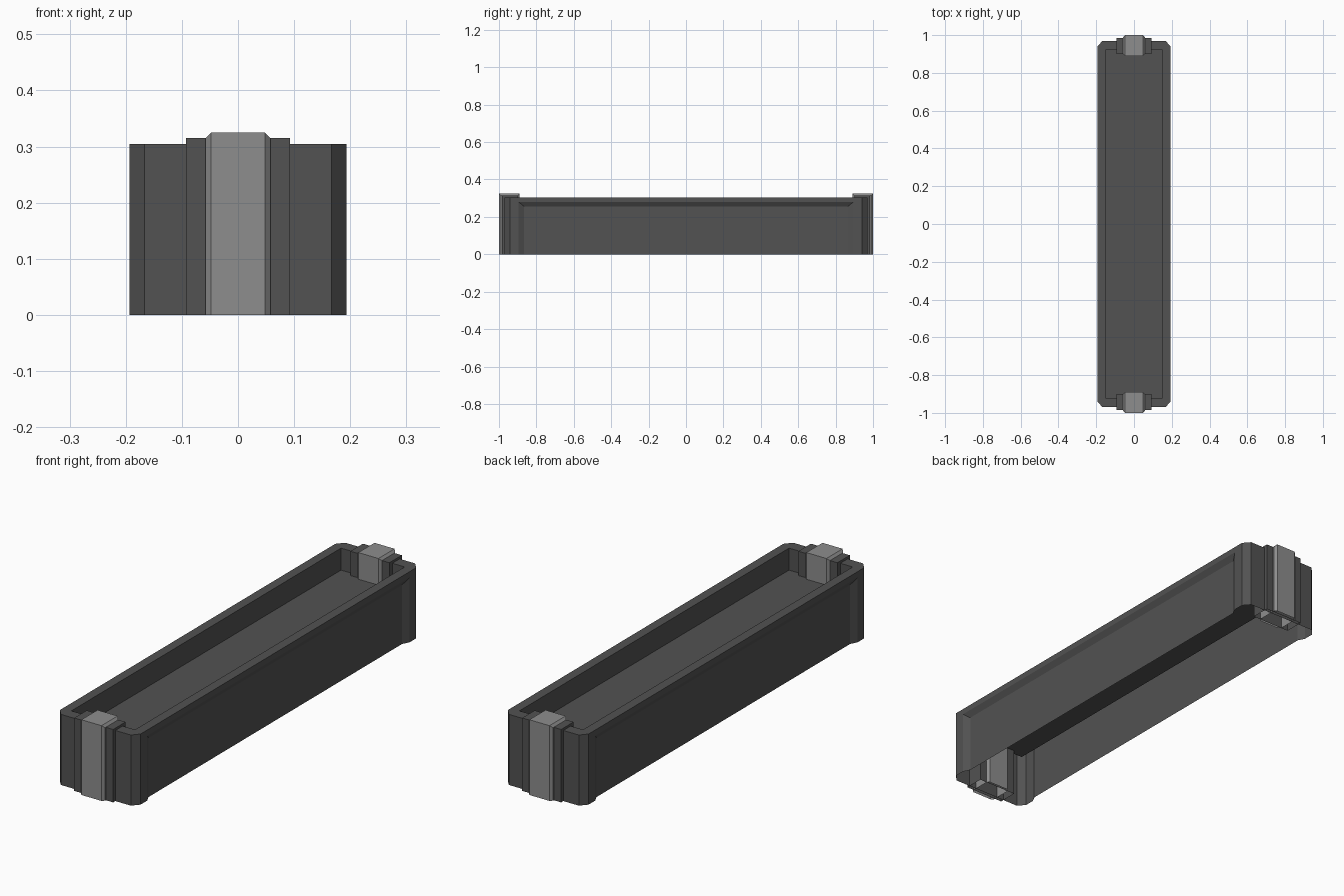
import bpy, bmesh

if "Cube" in bpy.data.objects:
    bpy.data.objects.remove(bpy.data.objects["Cube"])

def material(name, v):
    m = bpy.data.materials.new(name)
    m.diffuse_color = (v, v, v, 1)
    m.use_nodes = True
    m.node_tree.nodes["Principled BSDF"].inputs["Base Color"].default_value = m.diffuse_color
    return m

DARK = material("dark_grey", 0.085)
LIGHT = material("light_grey", 0.27)

def finish(name, bm, mat):
    bmesh.ops.remove_doubles(bm, verts=bm.verts, dist=1e-5)
    bmesh.ops.recalc_face_normals(bm, faces=bm.faces)
    me = bpy.data.meshes.new(name)
    bm.to_mesh(me)
    bm.free()
    me.materials.append(mat)
    ob = bpy.data.objects.new(name, me)
    bpy.context.collection.objects.link(ob)
    return ob

def face(bm, pts):
    return bm.faces.new([bm.verts.new(p) for p in pts])

def strip(bm, a, b):
    """Quads between two closed loops of equal length."""
    for i in range(len(a)):
        j = (i + 1) % len(a)
        face(bm, (a[i], a[j], b[j], b[i]))

def loop(plan, z):
    return [(x, y, z) for x, y in plan]

def rect(x, y):
    return [(-x, -y), (x, -y), (x, y), (-x, y)]

H, FLOOR = 0.305, 0.21
X, Y, CX, CY = 0.193, 0.97, 0.167, 0.94

# outer walls: ends and chamfered corners, open underneath
bm = bmesh.new()
for s in (-1, 1):
    end = [(-X, s * CY), (-CX, s * Y), (CX, s * Y), (X, s * CY)]
    for a, b in zip(end, end[1:]):
        face(bm, ((*a, 0), (*b, 0), (*b, H), (*a, H)))
    # long side with a shallow recessed panel running to the bottom edge
    o, i = s * X, s * (X - 0.015)
    y0, y1, z0, z1 = 0.895, 0.865, 0.28, 0.255
    face(bm, ((o, -CY, H), (o, CY, H), (o, y0, z0), (o, -y0, z0)))
    face(bm, ((o, -y0, z0), (o, y0, z0), (i, y1, z1), (i, -y1, z1)))
    face(bm, ((i, -y1, z1), (i, y1, z1), (i, y1, 0), (i, -y1, 0)))
    for t in (-1, 1):
        face(bm, ((o, t * CY, 0), (o, t * CY, H), (o, t * y0, z0), (o, t * y0, 0)))
        face(bm, ((o, t * y0, 0), (o, t * y0, z0), (i, t * y1, z1), (i, t * y1, 0)))
finish("outer_walls", bm, DARK)

# rim, inner walls and floor
bm = bmesh.new()
inner = rect(0.152, 0.92)
for k, (sx, sy) in enumerate(((-1, -1), (1, -1), (1, 1), (-1, 1))):
    nx, ny = ((1, -1), (1, 1), (-1, 1), (-1, -1))[k]
    a, b = inner[k], inner[(k + 1) % 4]
    if k % 2 == 0:
        oa, ob = (sx * CX, sy * Y), (nx * CX, ny * Y)
        nxt = (nx * X, ny * CY)
    else:
        oa, ob = (sx * X, sy * CY), (nx * X, ny * CY)
        nxt = (nx * CX, ny * Y)
    face(bm, loop((oa, ob, b, a), H))
    face(bm, loop((ob, nxt, b), H))
strip(bm, loop(inner, H), loop(inner, FLOOR))
face(bm, loop(inner, FLOOR))
finish("tray_rim_and_floor", bm, DARK)

# end brackets: dark collar around a light bevelled clip, both hollow below
for s, side in ((-1, "front"), (1, "back")):
    bm = bmesh.new()
    plan = [(x, s * y) for x, y in
            ((-0.093, 0.9), (0.093, 0.9), (0.093, 0.985), (-0.093, 0.985))]
    strip(bm, loop(plan, 0), loop(plan, 0.315))
    face(bm, loop(plan, 0.315))
    finish(side + "_collar", bm, DARK)

    bm = bmesh.new()
    a, b = 0.058, 0.048
    plan = [(x, s * y) for x, y in
            ((-b, 0.89), (b, 0.89), (a, 0.9), (a, 0.99),
             (b, 1.0), (-b, 1.0), (-a, 0.99), (-a, 0.9))]
    low = [(x, y, 0.325 if abs(x) < 0.05 else 0.315) for x, y in plan]
    strip(bm, loop(plan, 0), low)
    face(bm, [low[i] for i in (0, 1, 4, 5)])
    face(bm, [low[i] for i in (1, 2, 3, 4)])
    face(bm, [low[i] for i in (5, 6, 7, 0)])
    finish(side + "_clip", bm, LIGHT)
